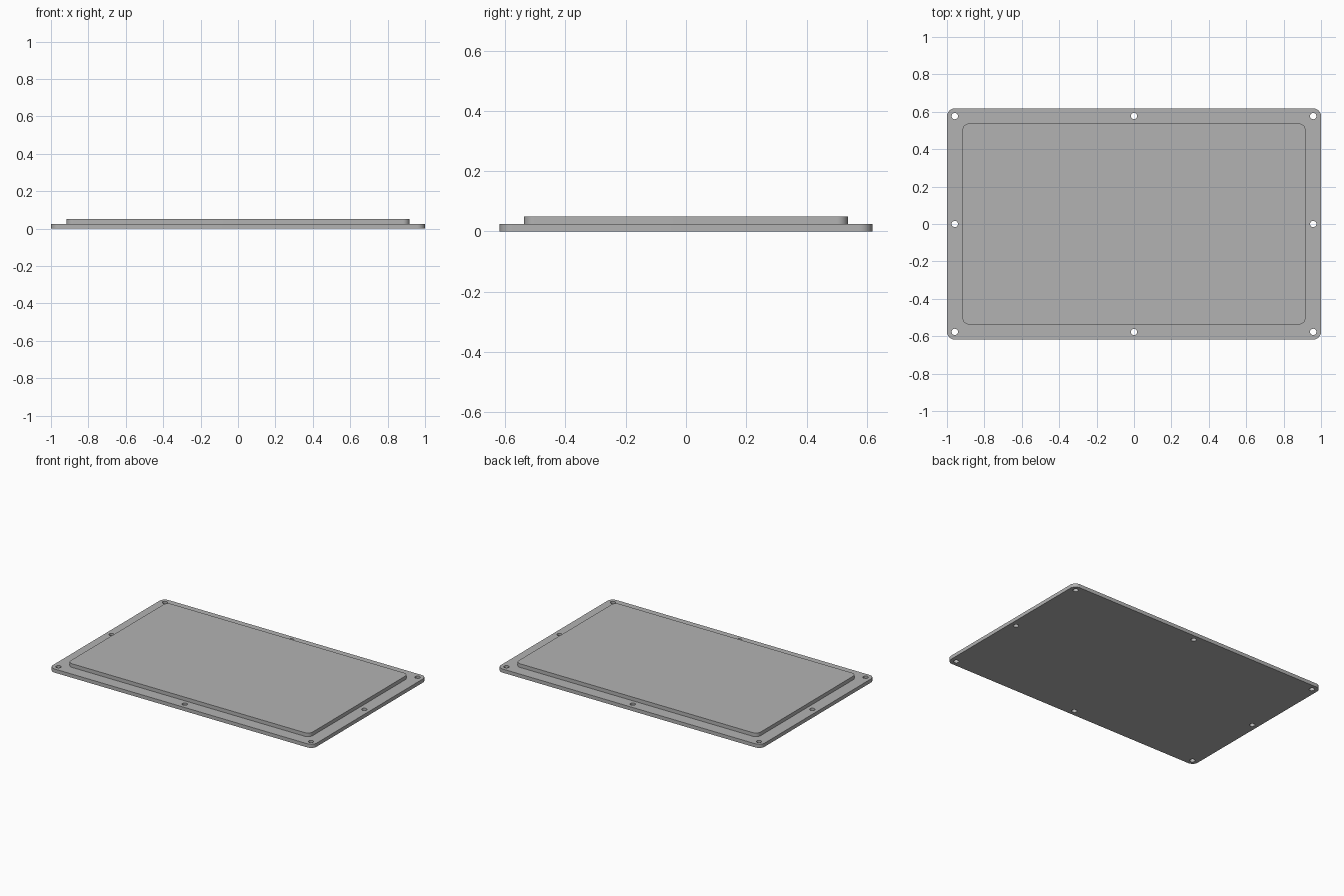
import bpy
import bmesh
from math import pi, sin, cos

if "Cube" in bpy.data.objects:
    bpy.data.objects.remove(bpy.data.objects["Cube"])

grey = bpy.data.materials.new("plain grey")
grey.use_nodes = True
grey.diffuse_color = (0.45, 0.45, 0.45, 1)
grey.node_tree.nodes["Principled BSDF"].inputs["Base Color"].default_value = grey.diffuse_color


def rounded_outline(half_x, half_y, radius, steps=10):
    points = []
    for quarter, (sx, sy) in enumerate([(1, 1), (-1, 1), (-1, -1), (1, -1)]):
        for i in range(steps + 1):
            a = (quarter + i / steps) * pi / 2
            points.append((sx * (half_x - radius) + radius * cos(a),
                           sy * (half_y - radius) + radius * sin(a)))
    return points


def circle(cx, cy, radius, sides=32):
    return [(cx + radius * cos(2 * pi * i / sides),
             cy + radius * sin(2 * pi * i / sides)) for i in range(sides)]


def prisms(name, outlines, bottom, top):
    """Extrude closed outlines upward into one object."""
    bm = bmesh.new()
    for outline in outlines:
        face = bm.faces.new([bm.verts.new((x, y, bottom)) for x, y in outline])
        side = bmesh.ops.extrude_face_region(bm, geom=[face])["geom"]
        moved = [v for v in side if isinstance(v, bmesh.types.BMVert)]
        bmesh.ops.translate(bm, verts=moved, vec=(0, 0, top - bottom))
    bmesh.ops.recalc_face_normals(bm, faces=bm.faces)
    mesh = bpy.data.meshes.new(name)
    bm.to_mesh(mesh)
    bm.free()
    mesh.materials.append(grey)
    obj = bpy.data.objects.new(name, mesh)
    bpy.context.collection.objects.link(obj)
    return obj


# Flange plate and the raised panel on it
BASE, TOP = 0.025, 0.05
flange = prisms("flange_plate", [rounded_outline(1, 0.618, 0.042)], 0, BASE)
panel = prisms("raised_panel", [rounded_outline(0.917, 0.537, 0.035)], BASE, TOP)

# Screw holes at the corners and edge midpoints
spots = [(x, y) for x in (-0.958, 0, 0.958) for y in (-0.577, 0, 0.577) if x or y]
drills = prisms("screw_hole_cutter", [circle(x, y, 0.017) for x, y in spots],
                -BASE, 2 * BASE)
drills.hide_render = True
drills.hide_viewport = True

# One solid lid: join the panel to the flange, then drill it
for tool, operation in ((panel, "UNION"), (drills, "DIFFERENCE")):
    mod = flange.modifiers.new(operation.title(), "BOOLEAN")
    mod.object = tool
    mod.operation = operation
    mod.solver = "EXACT"
bpy.context.view_layer.objects.active = flange
flange.select_set(True)
for mod in list(flange.modifiers):
    bpy.ops.object.modifier_apply(modifier=mod.name)
for helper in (panel, drills):
    bpy.data.objects.remove(helper)
flange.name = "cover_lid"
bpy.ops.object.shade_smooth_by_angle(angle=pi / 6)
